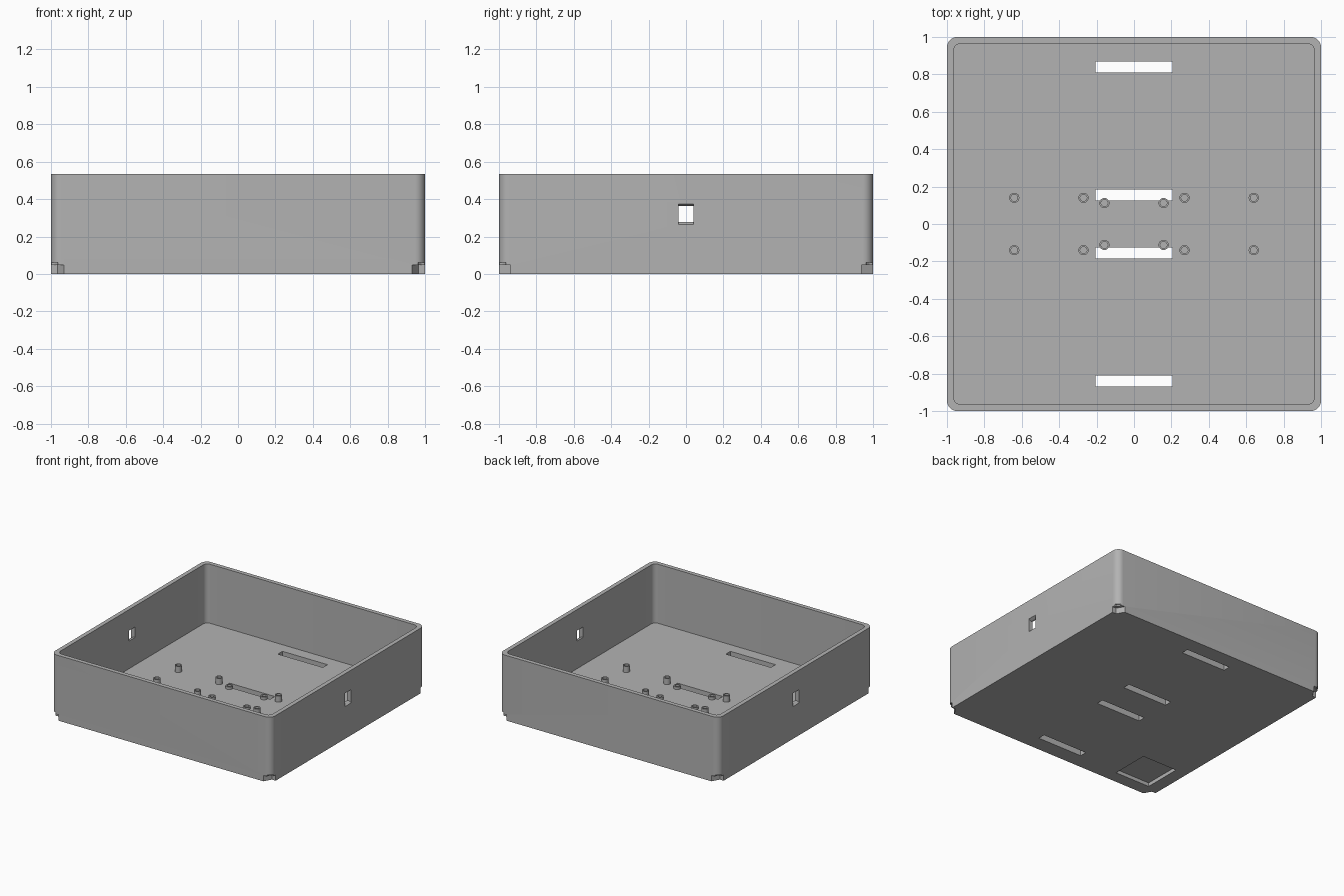
import bpy, bmesh
from math import pi, cos, sin, radians

cube = bpy.data.objects.get("Cube")
if cube:
    bpy.data.objects.remove(cube, do_unlink=True)

HEIGHT, WALL, FLOOR = 0.535, 0.035, 0.05

grey = bpy.data.materials.new("grey plastic")
grey.use_nodes = True
colour = (0.45, 0.45, 0.45, 1)
grey.diffuse_color = colour
grey.node_tree.nodes["Principled BSDF"].inputs["Base Color"].default_value = colour


def loft(name, rings):
    """Closed solid through matching rings of points."""
    bm = bmesh.new()
    loops = [[bm.verts.new(p) for p in ring] for ring in rings]
    bm.faces.new(loops[0])
    bm.faces.new(loops[-1])
    n = len(loops[0])
    for a, b in zip(loops, loops[1:]):
        for i in range(n):
            j = (i + 1) % n
            bm.faces.new((a[i], a[j], b[j], b[i]))
    bmesh.ops.recalc_face_normals(bm, faces=bm.faces)
    mesh = bpy.data.meshes.new(name)
    bm.to_mesh(mesh)
    bm.free()
    mesh.materials.append(grey)
    obj = bpy.data.objects.new(name, mesh)
    bpy.context.collection.objects.link(obj)
    return obj


def prism(name, outline, z0, z1):
    return loft(name, [[(x, y, z) for x, y in outline] for z in (z0, z1)])


def rounded_square(half, radius, steps=8):
    c = half - radius
    return [(sx * c + radius * cos(a), sy * c + radius * sin(a))
            for q, (sx, sy) in enumerate(((1, 1), (-1, 1), (-1, -1), (1, -1)))
            for a in [(q + i / steps) * pi / 2 for i in range(steps + 1)]]


def circle(x, y, r, n):
    return [(x + r * cos(2 * pi * i / n), y + r * sin(2 * pi * i / n)) for i in range(n)]


def rectangle(x, y, w, d):
    return [(x + sx * w / 2, y + sy * d / 2)
            for sx, sy in ((1, 1), (-1, 1), (-1, -1), (1, -1))]


def cut(target, cutter):
    mod = target.modifiers.new("cut", 'BOOLEAN')
    mod.operation, mod.solver, mod.object = 'DIFFERENCE', 'EXACT', cutter
    bpy.context.view_layer.objects.active = target
    bpy.ops.object.modifier_apply(modifier=mod.name)
    bpy.data.objects.remove(cutter, do_unlink=True)


def smooth(obj):
    bpy.ops.object.select_all(action='DESELECT')
    obj.select_set(True)
    bpy.context.view_layer.objects.active = obj
    bpy.ops.object.shade_smooth_by_angle(angle=radians(30))


# Open tray with rounded corners
tray = prism("tray", rounded_square(1, 0.055), 0, HEIGHT)
cut(tray, prism("cavity", rounded_square(1 - WALL, 0.04), FLOOR, 1))

# Vent slots through the floor
for y in (-0.84, -0.155, 0.155, 0.84):
    cut(tray, prism("slot", rectangle(0, y, 0.41, 0.06), -0.1, 0.1))

# Square recess under the floor
cut(tray, prism("recess", rectangle(-0.735, -0.735, 0.32, 0.32), -0.1, 0.03))

# Windows in both side walls, flared towards the outside
for s in (-1, 1):
    rings = [[(s * x, y, 0.32 + z) for y, z in rectangle(0, 0, 0.08, h)]
             for x, h in ((0.9, 0.085), (0.98, 0.085), (1, 0.11), (1.1, 0.11))]
    cut(tray, loft("window", rings))

# Hexagonal foot notches with a small pilot hole above
for x in (-1, 1):
    for y in (-1, 1):
        cut(tray, prism("foot_notch", circle(x, y, 0.07, 6), -0.1, 0.048))
        cut(tray, prism("pilot_hole", circle(x, y, 0.038, 12), -0.1, 0.06))
smooth(tray)

# Hollow mounting posts on the floor: tall outer ones, short inner ones
for x, y, h in ((0.64, 0.14, 0.05), (0.27, 0.14, 0.05), (0.158, 0.112, 0.022)):
    for sx in (-1, 1):
        for sy in (-1, 1):
            px, py = sx * x, sy * y
            post = prism("mounting_post", circle(px, py, 0.027, 24), FLOOR - 0.001, FLOOR + h)
            cut(post, prism("bore", circle(px, py, 0.018, 24), FLOOR + 0.003, 1))
            smooth(post)
